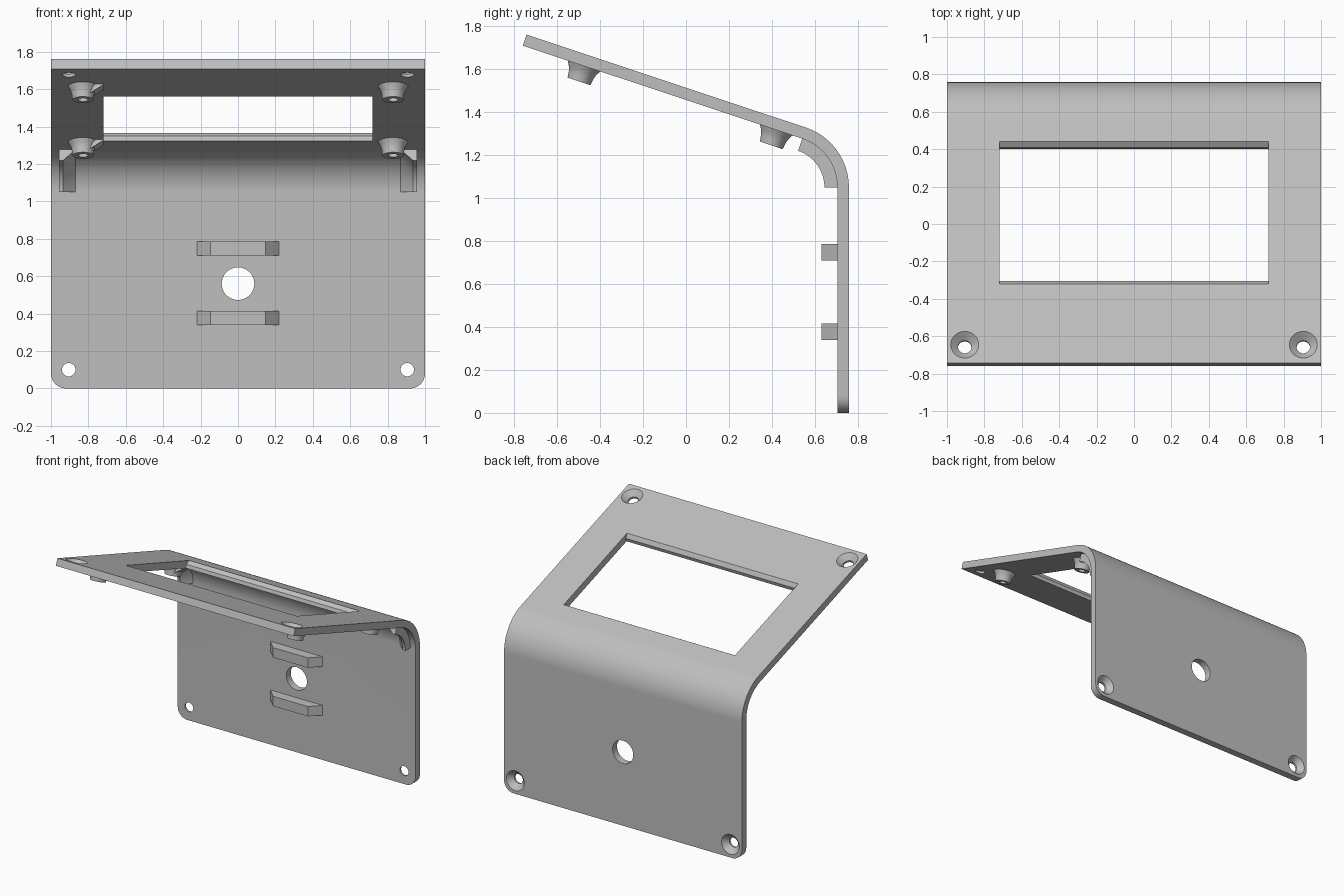
import bpy, bmesh, math
from mathutils import Vector

if "Cube" in bpy.data.objects:
    bpy.data.objects.remove(bpy.data.objects["Cube"])

grey = bpy.data.materials.new("light grey plastic")
grey.use_nodes = True
colour = (0.52, 0.52, 0.52, 1)
grey.diffuse_color = colour
grey.node_tree.nodes["Principled BSDF"].inputs["Base Color"].default_value = colour

# Main dimensions of the bent sheet
TILT = math.radians(18.4)
SIN, COS = math.sin(TILT), math.cos(TILT)
THICK = 0.054
BACK = 0.758                     # rear face of the upright wall
FRONT_Y, FRONT_Z = -0.742, 1.76  # upper front edge of the sloping panel
BEND_Z = 1.05                    # where the wall starts to bend
R_OUT = (SIN * (FRONT_Y - BACK) + COS * (FRONT_Z - BEND_Z)) / (1 - SIN)
R_IN = R_OUT - THICK
BEND_END = math.pi / 2 - TILT


def on_slope(x, s, d):
    """Point at distance s down the sloping panel and depth d under it."""
    return Vector((x, FRONT_Y + s * COS - d * SIN, FRONT_Z - s * SIN - d * COS))


def on_wall(x, z, d):
    """Point at height z and depth d in front of the wall's rear face."""
    return Vector((x, BACK - d, z))


def on_bend(x, radius, angle):
    return Vector((x, BACK - R_OUT + radius * math.cos(angle),
                   BEND_Z + radius * math.sin(angle)))


def loft(name, rings):
    """Skin matching rings of points and cap both ends."""
    bm = bmesh.new()
    rows = [[bm.verts.new(p) for p in ring] for ring in rings]
    n = len(rows[0])
    for a, b in zip(rows, rows[1:]):
        for i in range(n):
            j = (i + 1) % n
            bm.faces.new((a[i], a[j], b[j], b[i]))
    bm.faces.new(rows[0])
    bm.faces.new(rows[-1])
    bmesh.ops.recalc_face_normals(bm, faces=bm.faces)
    mesh = bpy.data.meshes.new(name)
    bm.to_mesh(mesh)
    bm.free()
    mesh.materials.append(grey)
    obj = bpy.data.objects.new(name, mesh)
    bpy.context.collection.objects.link(obj)
    return obj


def turned(name, place, x, along, profile, steps=40):
    """Round part from (radius, depth) pairs, standing on a surface."""
    angles = [2 * math.pi * i / steps for i in range(steps)]
    return loft(name, [[place(x + r * math.cos(a), along + r * math.sin(a), d)
                        for a in angles] for r, d in profile])


def arc(radius, x, steps=24):
    return [on_bend(x, radius, BEND_END * i / steps) for i in range(steps + 1)]


# Bent sheet: upright wall, bend and sloping panel
def section(x):
    return ([on_wall(x, 0, 0)] + arc(R_OUT, x) + [on_slope(x, 0, 0), on_slope(x, 0, THICK)]
            + arc(R_IN, x)[::-1] + [on_wall(x, 0, THICK)])


shell = loft("bent_panel", [section(-1), section(1)])

# Rounded lower corners
bm = bmesh.new()
bm.from_mesh(shell.data)
corners = [e for e in bm.edges if all(v.co.z < 0.001 for v in e.verts)
           and abs(e.verts[0].co.x - e.verts[1].co.x) < 0.001]
bmesh.ops.bevel(bm, geom=corners, offset=0.08, segments=10, profile=0.5, affect='EDGES')
bm.to_mesh(shell.data)
bm.free()

# Window with chamfered front and rear edges, cable hole, countersunk screw holes
W_FRONT, W_REAR, CHAMFER, STEP = 0.445, 1.246, 0.0245, 0.027
window = [(W_FRONT - CHAMFER, -STEP), (W_FRONT + CHAMFER, STEP), (W_FRONT + CHAMFER, 0.1),
          (W_REAR - CHAMFER, 0.1), (W_REAR - CHAMFER, STEP), (W_REAR + CHAMFER, -STEP)]
cutters = [loft("window_cutter", [[on_slope(x, s, d) for s, d in window] for x in (-0.72, 0.72)]),
           turned("cable_hole_cutter", on_wall, 0, 0.56, [(0.087, -0.05), (0.087, 0.1)], 64)]
countersink = [(0.085, -0.01), (0.036, 0.039), (0.036, 0.1)]
for x in (-0.905, 0.905):
    cutters.append(turned("panel_screw_cutter", on_slope, x, 0.102, countersink))
    cutters.append(turned("wall_screw_cutter", on_wall, x, 0.1, countersink))

bpy.context.view_layer.objects.active = shell
for cutter in cutters:
    cutter.hide_render = True
    cut = shell.modifiers.new("cut", 'BOOLEAN')
    cut.operation, cut.solver, cut.object = 'DIFFERENCE', 'EXACT', cutter
    bpy.ops.object.modifier_apply(modifier=cut.name)
    bpy.data.objects.remove(cutter)

parts = [shell]

# Hollow screw bosses under the panel, with ramps on the right-hand pair
boss = [(0.082, -0.004), (0.08, 0), (0.067, 0.022), (0.06, 0.045), (0.056, 0.075),
        (0.027, 0.075), (0.027, 0.01)]
boss = [(r, THICK + d) for r, d in boss]
for row, s in (("front", 0.3), ("rear", 1.243)):
    for side, x in (("right", -0.829), ("left", 0.829)):
        parts.append(turned(f"{row}_{side}_boss", on_slope, x, s, boss))
    ramp = [(-0.79, -0.004), (-0.79, 0.05), (-0.72, 0.004), (-0.72, -0.004)]
    parts.append(loft(f"{row}_boss_ramp",
                      [[on_slope(x, s + w, THICK + d) for x, d in ramp] for w in (-0.045, 0.045)]))

# Curved ribs inside the bend
rib = [(0.87, 0.003), (0.87, 0), (0.935, -0.06), (0.957, -0.06), (0.957, 0.003)]
for side, sign in (("right", -1), ("left", 1)):
    parts.append(loft(f"{side}_bend_rib",
                      [[on_bend(sign * x, R_IN + r, BEND_END * i / 20) for x, r in rib]
                       for i in range(21)]))

# Bars with sloping ends above and below the cable hole
bar = [(-0.22, THICK - 0.004), (-0.22, THICK), (-0.147, 0.128), (0.147, 0.128),
       (0.22, THICK), (0.22, THICK - 0.004)]
for name, z in (("lower_bar", 0.34), ("upper_bar", 0.71)):
    parts.append(loft(name, [[on_wall(x, h, d) for x, d in bar] for h in (z, z + 0.075)]))

# Smooth curves, sharp edges
bpy.ops.object.select_all(action='DESELECT')
for part in parts:
    part.select_set(True)
bpy.ops.object.shade_smooth_by_angle(angle=math.radians(25))
